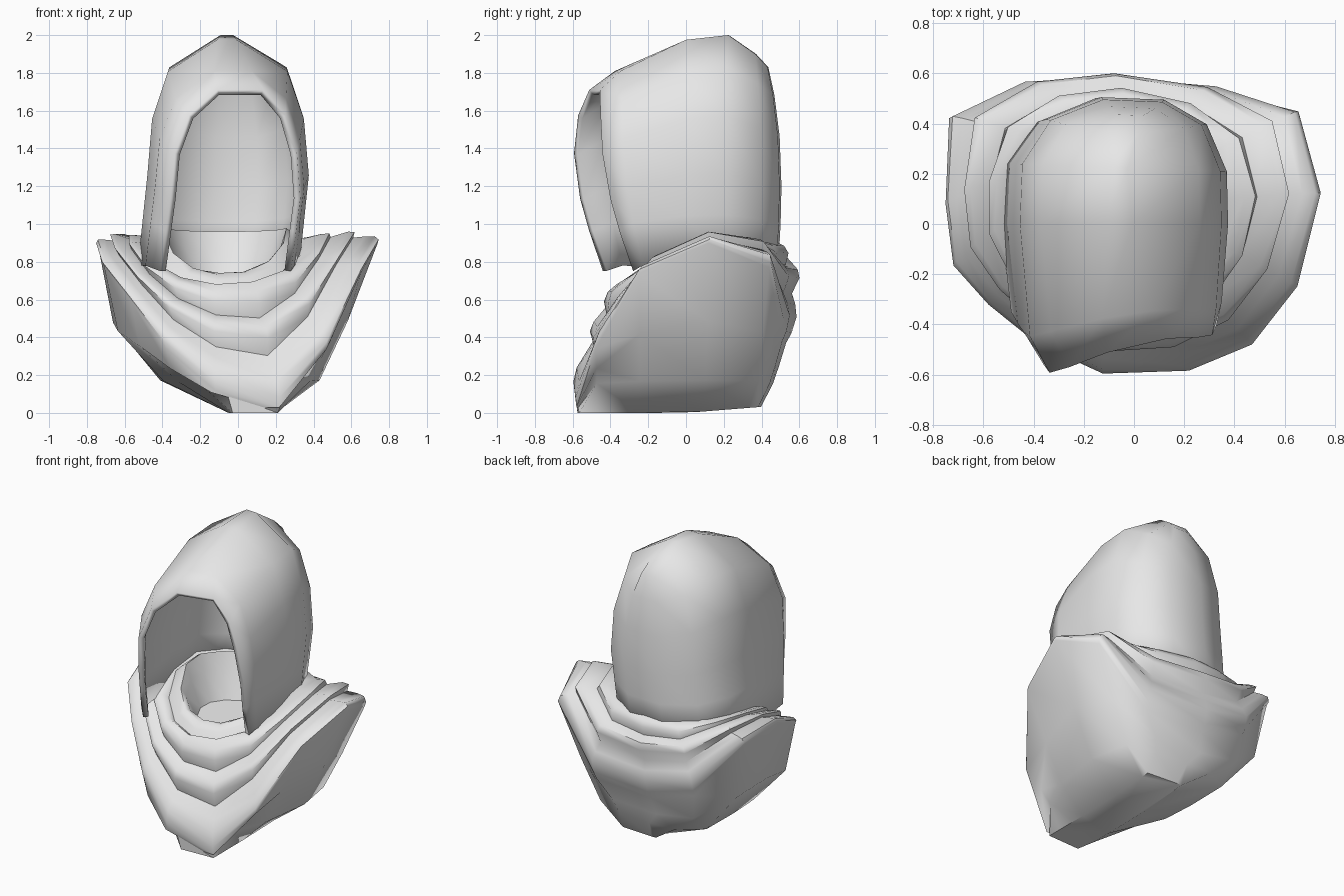
import bpy, bmesh, math
from mathutils import Vector as V

if "Cube" in bpy.data.objects:
    bpy.data.objects.remove(bpy.data.objects["Cube"])

cloth = bpy.data.materials.new("light_grey_cloth")
cloth.use_nodes = True
cloth.diffuse_color = (0.8, 0.8, 0.8, 1)
cloth.node_tree.nodes["Principled BSDF"].inputs["Base Color"].default_value = (0.8, 0.8, 0.8, 1)


def loft(bm, rings, closed):
    """Join successive rings of points with quads; returns the vertex rings."""
    vr = [[bm.verts.new(p) for p in r] for r in rings]
    n = len(vr[0])
    for a, b in zip(vr, vr[1:]):
        for i in range(n if closed else n - 1):
            k = (i + 1) % n
            bm.faces.new((a[i], a[k], b[k], b[i]))
    return vr


def finish(name, bm, centre, angle):
    """Turn the shell outward from its centre and make a smooth-shaded object."""
    bmesh.ops.recalc_face_normals(bm, faces=bm.faces)
    if sum((f.calc_center_median() - centre).dot(f.normal) * f.calc_area() for f in bm.faces) < 0:
        bmesh.ops.reverse_faces(bm, faces=bm.faces)
    me = bpy.data.meshes.new(name)
    bm.to_mesh(me)
    bm.free()
    ob = bpy.data.objects.new(name, me)
    bpy.context.collection.objects.link(ob)
    me.materials.append(cloth)
    bpy.ops.object.select_all(action='DESELECT')
    ob.select_set(True)
    bpy.context.view_layer.objects.active = ob
    bpy.ops.object.shade_smooth_by_angle(angle=math.radians(angle))
    return ob


# Cowl: uneven outer ridge over the shoulders
ridge = [V(p) for p in (
    (.74, .12, .90), (.65, -.25, .74), (.47, -.48, .34), (.22, -.58, .03), (-.12, -.59, .12),
    (-.38, -.47, .34), (-.57, -.32, .60), (-.71, -.17, .78), (-.74, .07, .88), (-.73, .41, .85),
    (-.43, .53, .47), (-.10, .53, .37), (.32, .51, .38), (.65, .44, .77))]


def rim_point(i):
    """Oval neck rim that dips at the front."""
    a = .12 - math.tau * i / len(ridge)
    s = math.sin(a)
    return V((-.07 + .44 * math.cos(a), .05 + .42 * s, .93 + (.25 * s if s < 0 else -.02 * s)))


rim = [rim_point(i) for i in range(len(ridge))]


def fold(t, off):
    """Ring between ridge and rim, pushed out to make a cloth fold, fuller at the back."""
    ring = []
    for a, b in zip(ridge, rim):
        out = V((a.x, a.y, 0)).normalized() + V((0, 0, .6))
        full = .07 * math.sin(math.pi * t) * max(0, min(1, a.y * 1.2 + .4))
        ring.append(a.lerp(b, t) + out * (off + full))
    return ring


def lower(p, sx, dx, sy, k):
    """Point below the ridge, drawn in towards the keel."""
    z = .15 + (p.z - .15) * k if p.z > .15 else p.z * .9
    return V((p.x * sx + dx, p.y * (sy if p.y > 0 else .985), z))


keel = [V((max(-.05, min(.21, p.x * .7 + .056)), p.y * (.975 if p.y < 0 else .75),
           max(0, p.y) * .06)) for p in ridge]
under = [keel,
         [lower(p, .57, .01, .87, .03) for p in ridge],
         [lower(p, .84, -.04, .93, .45) for p in ridge],
         ridge]
folds = [fold(t, o) for t, o in ((.06, .02), (.18, .03), (.3, .012), (.42, -.01), (.52, .035),
                                 (.61, .035), (.72, -.01), (.81, .025), (.9, .025), (1, 0))]
# Lining that drops into the neck
lining = [[V((p.x * s - .06 * (1 - s), p.y * s, p.z * k + dz)) for p in rim]
          for s, k, dz in ((.92, 1, -.02), (.84, 1, .02), (.74, 1, .05), (.66, .5, .4), (.5, .2, .5))]
bm = bmesh.new()
rings = loft(bm, under + folds + lining, True)
bm.faces.new(rings[0])
bm.faces.new(rings[-1])
finish("cowl", bm, V((0, 0, .5)), 50)


def arch(left, right, apex, base, top, y_left, y_right, lean, tuck, flat):
    """Hood section: straight sides bending over to a rounded top."""
    half = [(1, 0), (1, .22), (1, .4), (.94, .65), (.74, .86), (flat, 1)]
    pts = []
    for side in (left, right):
        row = []
        for u, h in half:
            x = apex + (side - apex) * u
            mix = (x - left) / (right - left)
            y = y_left + (y_right - y_left) * mix + lean * math.sin(h * math.pi * .6) - tuck * h ** 3
            shift = .05 * max(0, 1 - h / .4)
            row.append(V((x - shift, y, base + (top - base) * h)))
        pts += row if side == left else row[::-1]
    return pts


# Hood: arches from the face opening to the back of the head
sections = [arch(*s) for s in (
    (-.36, .33, .03, .75, 1.71, -.44, -.28, -.18, -.04, .35),
    (-.44, .35, -.02, .78, 1.81, -.35, -.23, -.12, -.04, .25),
    (-.48, .375, -.06, .78, 1.975, .0, .0, .0, .0, .12),
    (-.47, .37, -.06, .78, 2.0, .24, .21, .0, .0, .08),
    (-.35, .29, -.05, .78, 1.90, .40, .38, .03, .05, .2),
    (-.13, .12, -.02, .78, 1.83, .49, .48, .03, .08, .4))]
bm = bmesh.new()
last = loft(bm, sections, False)[-1]
# Back strip between the two sides of the last arch
for i in range(5):
    bm.faces.new((last[i], last[i + 1], last[10 - i], last[11 - i]))
hood = finish("hood", bm, V((-.05, 0, 1.2)), 45)
shell = hood.modifiers.new("cloth_thickness", 'SOLIDIFY')
shell.thickness = .035
shell.offset = -1
